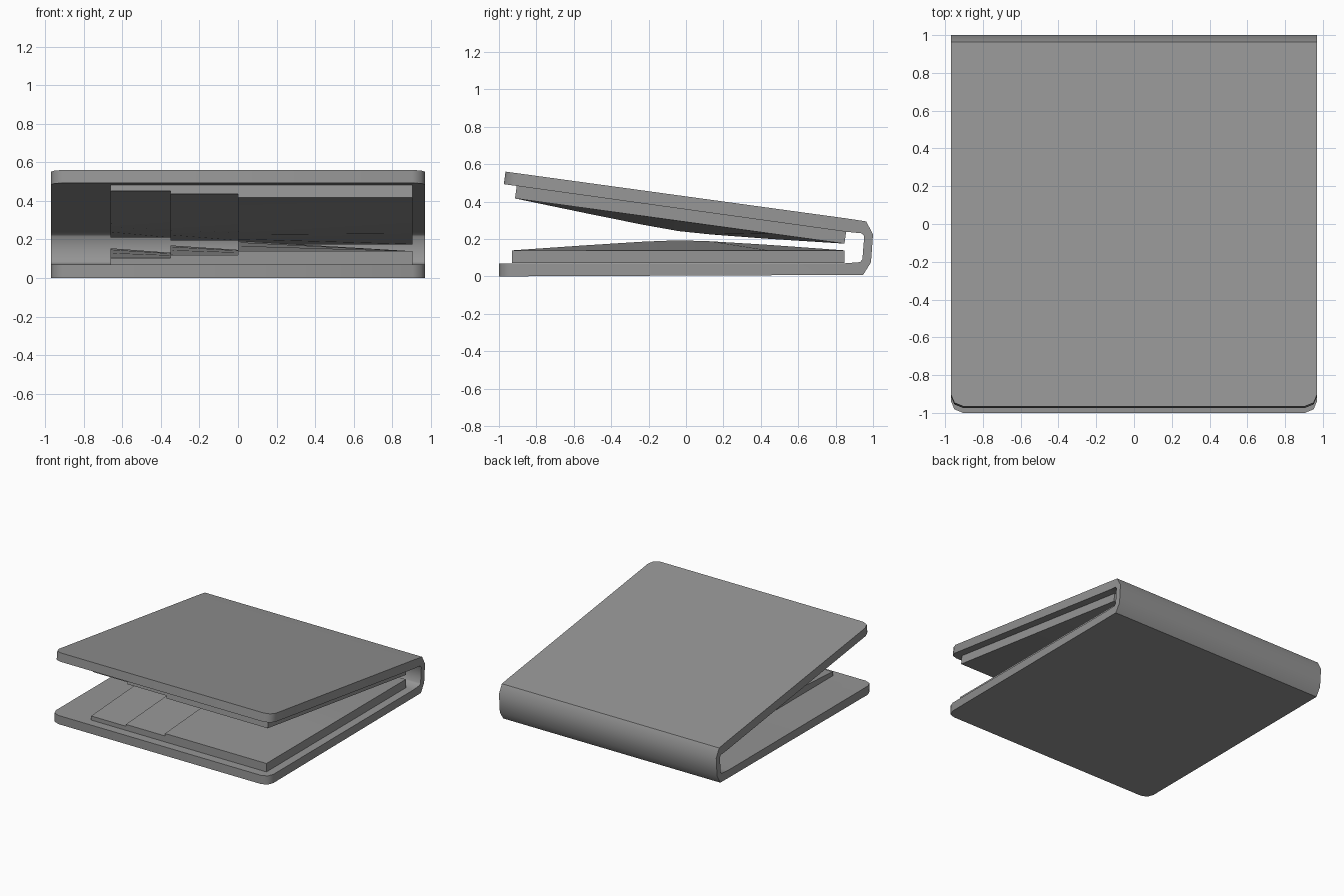
import bpy, bmesh, math

if "Cube" in bpy.data.objects:
    bpy.data.objects.remove(bpy.data.objects["Cube"])

# Dark grey covering
grey = bpy.data.materials.new("dark_grey")
grey.diffuse_color = (0.3, 0.3, 0.3, 1.0)
grey.use_nodes = True
grey.node_tree.nodes["Principled BSDF"].inputs["Base Color"].default_value = grey.diffuse_color


def finish(bm, name):
    bmesh.ops.recalc_face_normals(bm, faces=bm.faces)
    mesh = bpy.data.meshes.new(name)
    bm.to_mesh(mesh)
    bm.free()
    mesh.materials.append(grey)
    ob = bpy.data.objects.new(name, mesh)
    bpy.context.collection.objects.link(ob)
    bpy.ops.object.select_all(action='DESELECT')
    ob.select_set(True)
    bpy.context.view_layer.objects.active = ob
    bpy.ops.object.shade_smooth_by_angle(angle=math.radians(48))
    return ob


def loft(bm, loops):
    """Skin a row of closed profiles and cap both ends."""
    rings = [[bm.verts.new(p) for p in loop] for loop in loops]
    n = len(rings[0])
    for a, b in zip(rings, rings[1:]):
        for i in range(n):
            j = (i + 1) % n
            bm.faces.new((a[i], a[j], b[j], b[i]))
    bm.faces.new(rings[0])
    bm.faces.new(rings[-1])
    return rings


# Folded cover: C-shaped side profile (y, z) swept across the width
PROFILE = [(-1.0, 0.0), (0.947, 0.008), (0.989, 0.075), (1.0, 0.225),
           (0.963, 0.294), (0.85, 0.311), (-0.965, 0.56), (-0.974, 0.493),
           (0.86, 0.238), (0.94, 0.23), (0.953, 0.215), (0.943, 0.09),
           (0.93, 0.076), (0.85, 0.07), (-1.0, 0.07)]
bm = bmesh.new()
rings = loft(bm, [[(x, y, z) for y, z in PROFILE] for x in (-0.97, 0.97)])
# Rounded free corners on both flaps
corners = [bm.edges.get((r[a], r[b])) for r in rings for a, b in ((0, 14), (6, 7))]
bmesh.ops.bevel(bm, geom=corners, offset=0.065, segments=2, profile=0.5,
                affect='EDGES')
finish(bm, "folded_cover")

# Stepped card pockets: (x, height, bulge) sections; repeated x makes a step
SECTIONS = [(-0.66, 0.033, 0.05), (-0.35, 0.033, 0.027),
            (-0.35, 0.048, 0.05), (0.0, 0.048, 0.027),
            (0.0, 0.068, 0.054), (0.905, 0.068, 0.0)]
# Bulge shape along the pocket depth: (distance from front, weight)
BULGE = [(0.0, 0.0), (0.4, 0.51), (0.7, 0.86), (0.89, 1.0),
         (1.06, 0.9), (1.37, 0.55), (1.778, 0.0)]


def pockets(name, y0, z0, tilt, up):
    c, s = math.cos(tilt), math.sin(tilt)

    def place(x, d, h):
        return (x, y0 + d * c + up * h * s, z0 - d * s + up * h * c)

    loops = []
    for x, height, bulge in SECTIONS:
        top = [place(x, d, height + bulge * w) for d, w in BULGE]
        loops.append([place(x, 0, 0)] + top + [place(x, BULGE[-1][0], 0)])
    bm = bmesh.new()
    loft(bm, loops)
    bmesh.ops.remove_doubles(bm, verts=bm.verts, dist=0.0005)
    finish(bm, name)


pockets("lower_pockets", -0.93, 0.071, 0.0, 1)
pockets("upper_pockets", -0.905, 0.484, math.atan2(0.249, 1.815), -1)
